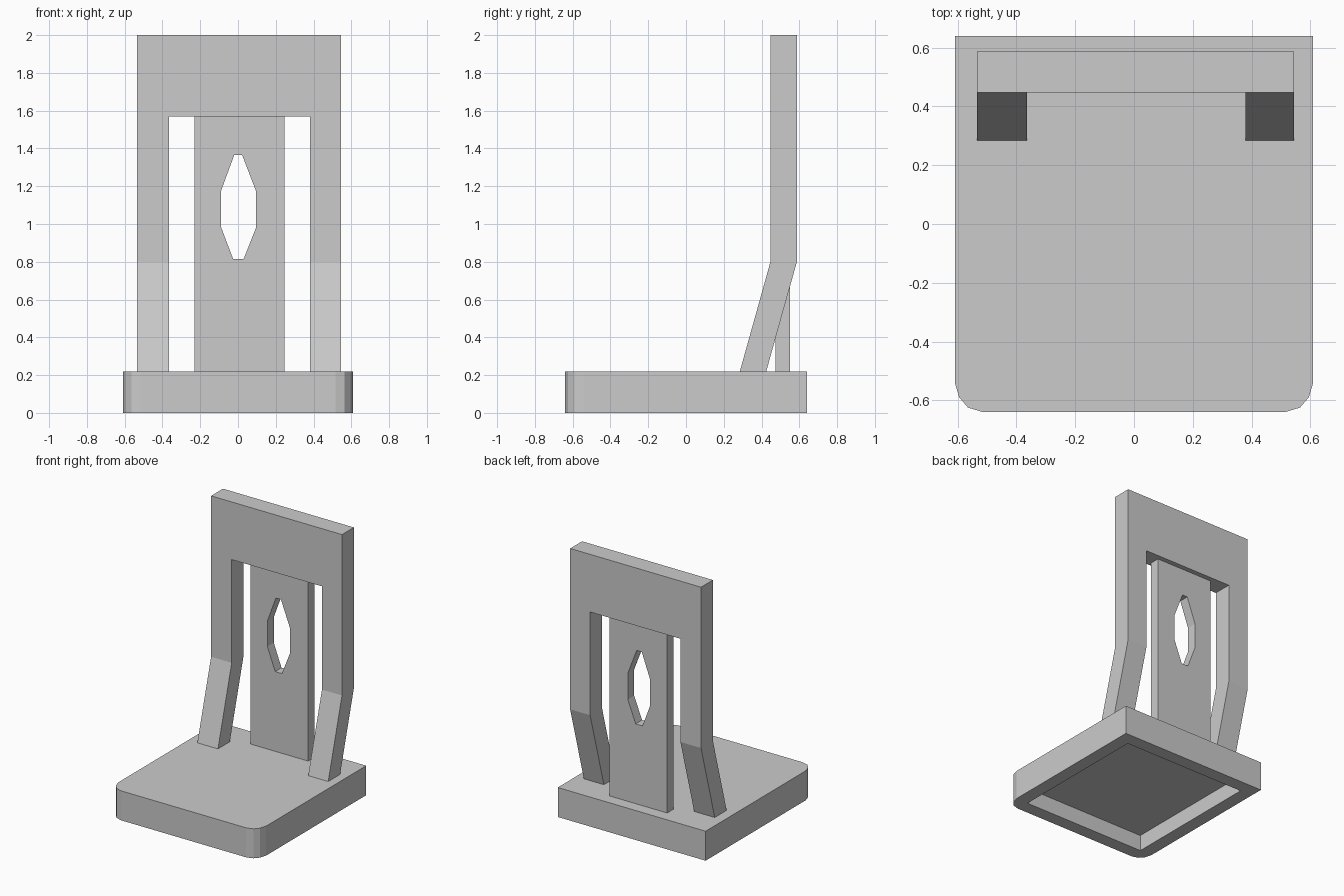
import bpy, bmesh
from mathutils import Vector

if "Cube" in bpy.data.objects:
    bpy.data.objects.remove(bpy.data.objects["Cube"])


def finish(name, bm):
    bmesh.ops.recalc_face_normals(bm, faces=bm.faces)
    mesh = bpy.data.meshes.new(name)
    bm.to_mesh(mesh)
    bm.free()
    ob = bpy.data.objects.new(name, mesh)
    bpy.context.collection.objects.link(ob)
    return ob


def extrude_all(bm, vec):
    """Thicken an open sheet of faces into a closed solid."""
    sheet = bm.faces[:]
    geo = bmesh.ops.extrude_face_region(bm, geom=sheet, use_keep_orig=True)["geom"]
    verts = [g for g in geo if isinstance(g, bmesh.types.BMVert)]
    bmesh.ops.translate(bm, verts=verts, vec=Vector(vec))


def prism(name, points, vec):
    bm = bmesh.new()
    bm.faces.new([bm.verts.new(p) for p in points])
    extrude_all(bm, vec)
    return finish(name, bm)


def cut(ob, cutter):
    mod = ob.modifiers.new("cut", 'BOOLEAN')
    mod.operation = 'DIFFERENCE'
    mod.solver = 'EXACT'
    mod.object = cutter
    cutter.hide_render = True
    cutter.hide_viewport = True


# Seat slab: square back corners, faceted round front corners
right = [(0.515, -0.64), (0.565, -0.625), (0.595, -0.59), (0.61, -0.54), (0.61, 0.64)]
outline = right + [(-x, y) for x, y in reversed(right)]
seat = prism("seat_slab", [(x, y, 0) for x, y in outline], (0, 0, 0.22))

# Shallow hollow under the slab
hollow = prism("underside_cutter",
               [(-0.51, -0.54, -0.1), (0.51, -0.54, -0.1),
                (0.51, 0.54, -0.1), (-0.51, 0.54, -0.1)], (0, 0, 0.22))
cut(seat, hollow)

# Back frame: two bent posts joined by a deep top rail
xs = [-0.535, -0.365, 0.38, 0.545]
rows = [(0.285, 0.22), (0.447, 0.8), (0.447, 1.57), (0.447, 2.0)]
bm = bmesh.new()
grid = [[bm.verts.new((x, y, z)) for x in xs] for y, z in rows]
for r in range(3):
    for c in range(3):
        if c == 1 and r < 2:
            continue  # opening between the posts
        bm.faces.new((grid[r][c], grid[r][c + 1], grid[r + 1][c + 1], grid[r + 1][c]))
extrude_all(bm, (0, 0.14, 0))
finish("back_frame", bm)

# Centre splat with a pierced eight-sided opening
splat = prism("back_splat",
              [(-0.23, 0.475, 0.22), (0.245, 0.475, 0.22),
               (0.245, 0.475, 1.57), (-0.23, 0.475, 1.57)], (0, 0.075, 0))
hole = [(-0.02, 1.365), (0.022, 1.365), (0.095, 1.175), (0.095, 0.98),
        (0.03, 0.815), (-0.026, 0.815), (-0.09, 0.985), (-0.09, 1.175)]
cut(splat, prism("splat_hole_cutter", [(x, 0.4, z) for x, z in hole], (0, 0.25, 0)))
